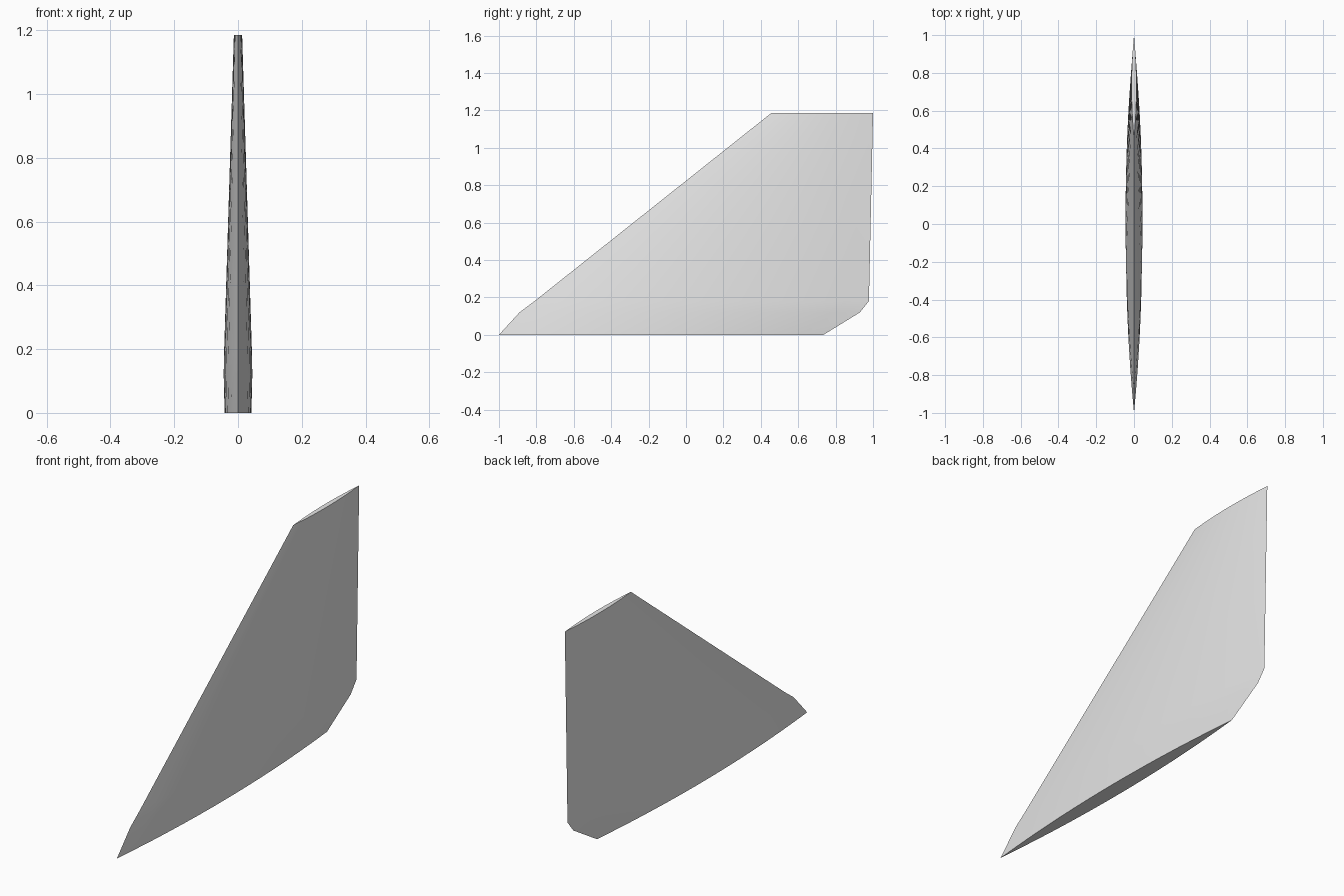
import bpy
import bmesh
import math

cube = bpy.data.objects.get("Cube")
if cube:
    bpy.data.objects.remove(cube, do_unlink=True)

# Plain grey finish
grey = bpy.data.materials.new("light_grey")
grey.use_nodes = True
colour = (0.8, 0.8, 0.8, 1)
grey.diffuse_color = colour
grey.node_tree.nodes["Principled BSDF"].inputs["Base Color"].default_value = colour

# Fin stations: height, leading edge y, trailing edge y, half thickness
STATIONS = [
    (0.0, -1.0, 0.735, 0.042),
    (0.12, -0.89, 0.93, 0.045),
    (0.18, -0.81, 0.978, 0.044),
    (1.185, 0.455, 1.0, 0.013),
]
STEPS = 14


def lens_ring(bm, z, front, back, half):
    """Closed biconvex section, sharp at the leading and trailing edges."""
    ring = []
    for i in range(2 * STEPS):
        u = i / STEPS if i <= STEPS else 2 - i / STEPS
        side = 1 if i <= STEPS else -1
        x = side * half * 4 * u * (1 - u)
        ring.append(bm.verts.new((x, front + u * (back - front), z)))
    return ring


# Loft the skin between the stations and close both ends
bm = bmesh.new()
rings = [lens_ring(bm, *station) for station in STATIONS]
for low, high in zip(rings, rings[1:]):
    for i in range(len(low)):
        j = (i + 1) % len(low)
        bm.faces.new((low[i], low[j], high[j], high[i]))
bm.faces.new(rings[0][::-1])
bm.faces.new(rings[-1])
bmesh.ops.recalc_face_normals(bm, faces=bm.faces)

mesh = bpy.data.meshes.new("tail_fin")
bm.to_mesh(mesh)
bm.free()
mesh.materials.append(grey)
fin = bpy.data.objects.new("tail_fin", mesh)
bpy.context.collection.objects.link(fin)

# Smooth skin with crisp rim edges
bpy.ops.object.select_all(action="DESELECT")
fin.select_set(True)
bpy.context.view_layer.objects.active = fin
bpy.ops.object.shade_smooth_by_angle(angle=math.radians(30))
for edge in mesh.edges:
    a, b = (mesh.vertices[v].co for v in edge.vertices)
    if abs(a.x) < 1e-6 and abs(b.x) < 1e-6:
        edge.use_edge_sharp = True
